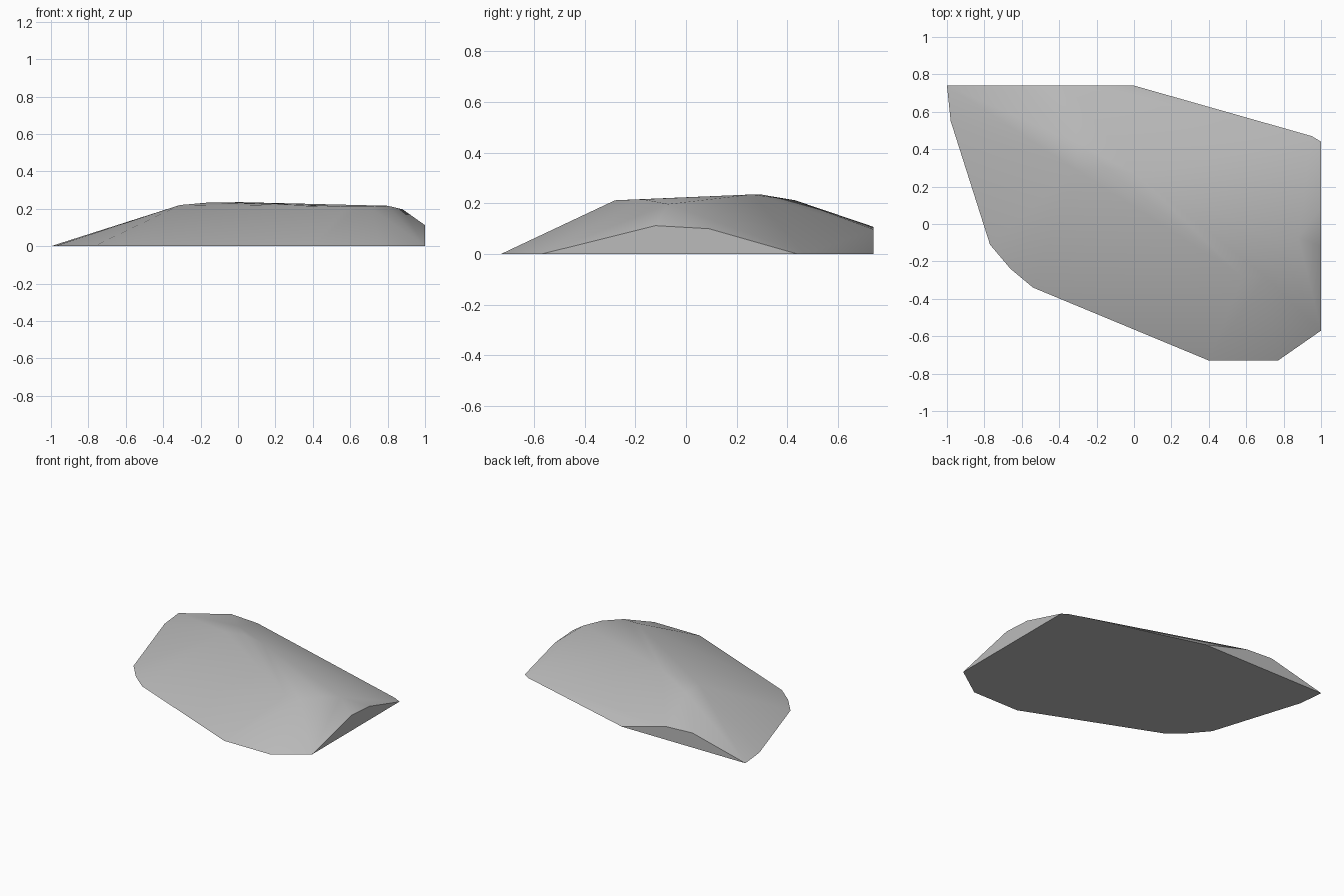
import bpy
import bmesh
from math import radians

cube = bpy.data.objects.get("Cube")
if cube:
    bpy.data.objects.remove(cube, do_unlink=True)

# Ground outline of the rock slab
outline = [(-1, .74), (-.98, .55), (-.77, -.11), (-.66, -.24), (-.54, -.34),
           (.4, -.73), (.77, -.73), (1, -.57), (1, .44), (.95, .47), (0, .74)]
# Upper edges of the two cut cliffs
cliff_tops = [(1, -.12, .112), (1, .09, .1), (-.57, .74, .107), (-.36, .74, .097)]
# Rounded crest running diagonally across the slab
crest = [(-.3, .43, .212), (-.31, .29, .22), (-.15, .3, .234), (.02, .26, .235),
         (.58, -.28, .212), (.7, -.28, .212), (.8, -.17, .216), (.88, -.07, .197)]

bm = bmesh.new()
for x, y in outline:
    bm.verts.new((x, y, 0))
for p in cliff_tops + crest:
    bm.verts.new(p)
hull = bmesh.ops.convex_hull(bm, input=bm.verts)
spare = {g for g in hull["geom_interior"] + hull["geom_unused"]
         if isinstance(g, bmesh.types.BMVert)}
bmesh.ops.delete(bm, geom=list(spare), context="VERTS")
bmesh.ops.dissolve_limit(bm, angle_limit=radians(1), verts=bm.verts, edges=bm.edges)
bmesh.ops.recalc_face_normals(bm, faces=bm.faces)

# Weathered top is smooth, cliffs and underside stay flat
for face in bm.faces:
    face.smooth = face.normal.z > .05

mesh = bpy.data.meshes.new("rock_slab")
bm.to_mesh(mesh)
bm.free()
rock = bpy.data.objects.new("rock_slab", mesh)
bpy.context.collection.objects.link(rock)

# Plain stone colour
stone = bpy.data.materials.new("grey_stone")
stone.use_nodes = True
color = (.5, .5, .5, 1)
stone.diffuse_color = color
stone.node_tree.nodes["Principled BSDF"].inputs["Base Color"].default_value = color
mesh.materials.append(stone)
